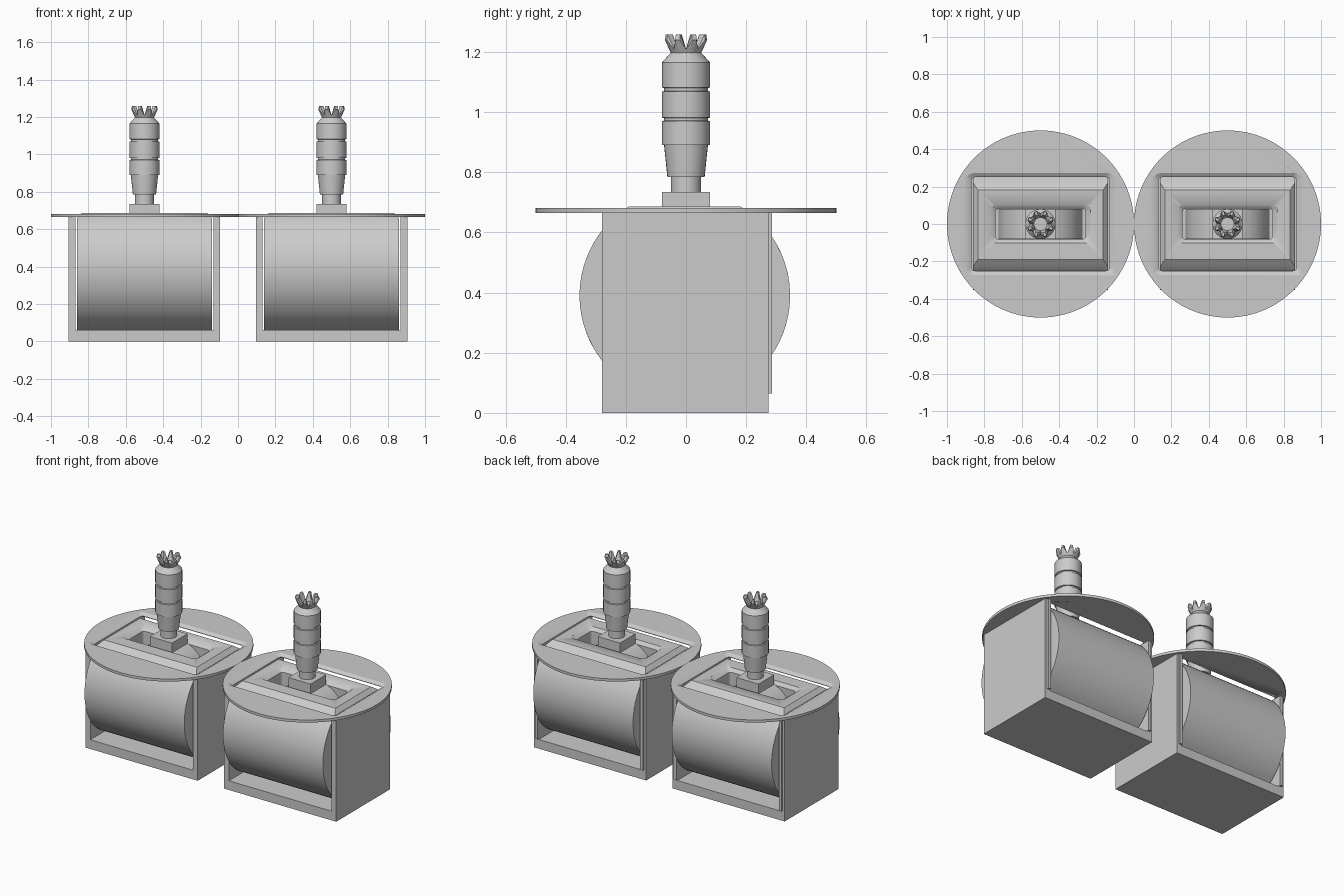
import bpy, bmesh
from math import sin, cos, pi, asin, radians

if "Cube" in bpy.data.objects:
    bpy.data.objects.remove(bpy.data.objects["Cube"])


def loft(name, rings, smooth=True):
    """Skin a list of equal-length closed rings and cap both ends."""
    bm = bmesh.new()
    vs = [[bm.verts.new(p) for p in r] for r in rings]
    n = len(rings[0])
    for a, b in zip(vs, vs[1:]):
        for i in range(n):
            j = (i + 1) % n
            bm.faces.new((a[i], a[j], b[j], b[i]))
    bm.faces.new(vs[0][::-1])
    bm.faces.new(vs[-1])
    bmesh.ops.recalc_face_normals(bm, faces=bm.faces)
    me = bpy.data.meshes.new(name)
    bm.to_mesh(me)
    bm.free()
    ob = bpy.data.objects.new(name, me)
    bpy.context.collection.objects.link(ob)
    if smooth:
        activate(ob)
        bpy.ops.object.shade_smooth_by_angle(angle=radians(25))
    return ob


def activate(ob):
    bpy.ops.object.select_all(action='DESELECT')
    ob.select_set(True)
    bpy.context.view_layer.objects.active = ob


def circle(cx, r, z, n=32):
    return [(cx + r * cos(2 * pi * i / n), r * sin(2 * pi * i / n), z) for i in range(n)]


def rounded(cx, hx, hy, r, z, k=5):
    """Rounded rectangle ring in the xy plane."""
    pts = []
    for q, (sx, sy) in enumerate(((1, 1), (-1, 1), (-1, -1), (1, -1))):
        for i in range(k + 1):
            a = (q + i / k) * pi / 2
            pts.append((cx + sx * (hx - r) + r * cos(a), sy * (hy - r) + r * sin(a), z))
    return pts


def box(name, x0, x1, y0, y1, z0, z1):
    return loft(name, [[(x0, y0, z), (x1, y0, z), (x1, y1, z), (x0, y1, z)] for z in (z0, z1)], False)


def cut(ob, cutter):
    m = ob.modifiers.new("cut", 'BOOLEAN')
    m.operation, m.object, m.solver = 'DIFFERENCE', cutter, 'EXACT'
    activate(ob)
    bpy.ops.object.modifier_apply(modifier=m.name)
    bpy.data.objects.remove(cutter)


def drum_ring(x, cap, r=0.35, cz=0.39, n=64):
    """Circle in the yz plane with a flat top at height cap."""
    a0 = pi / 2 - asin((cap - cz) / r)
    ring = []
    for i in range(n + 1):
        a = a0 + (2 * pi - 2 * a0) * i / n
        ring.append((x, -0.004 + r * sin(a), cz + r * cos(a)))
    return ring


def crown_ring(cx, rv, zv, rp, zp, teeth=8):
    """Ring alternating between valleys and flat-topped teeth."""
    ring = []
    for t in range(teeth):
        for f, r, z in ((0, rv, zv), (0.36, rp, zp), (0.64, rp, zp)):
            a = 2 * pi * (t + f) / teeth
            ring.append((cx + r * cos(a), r * sin(a), z))
    return ring


def gimbal(cx, side):
    # round top plate with chamfered rectangular opening
    plate = loft(side + "_top_plate", [circle(cx, 0.5, z, 96) for z in (0.665, 0.682)])
    cut(plate, loft("plate_cutter", [
        rounded(cx, 0.37, 0.25, 0.02, 0.6), rounded(cx, 0.37, 0.25, 0.02, 0.668),
        rounded(cx, 0.395, 0.272, 0.035, 0.6822), rounded(cx, 0.395, 0.272, 0.035, 0.75)]))

    # U-shaped housing, open at front and back
    prof = [(-.405, 0), (.405, 0), (.405, .665), (.37, .665), (.37, .06),
            (-.37, .06), (-.37, .665), (-.405, .665)]
    loft(side + "_housing", [[(cx + x, y, z) for x, z in prof] for y in (-0.28, 0.275)], False)
    for s, nm in ((-1, "left"), (1, "right")):
        xs = sorted((cx + s * 0.37, cx + s * 0.39))
        box(f"{side}_{nm}_rear_strip", *xs, 0.27, 0.286, 0.065, 0.665)

    # big roller with flattened, chamfered top and slot
    drum = loft(side + "_roller", [drum_ring(cx + x, c) for x, c in
                ((-0.36, 0.66), (-0.335, 0.687), (0.335, 0.687), (0.36, 0.66))])
    cut(drum, loft("slot_cutter", [
        rounded(cx, 0.24, 0.083, 0.02, 0.45), rounded(cx, 0.24, 0.083, 0.02, 0.667),
        rounded(cx, 0.268, 0.103, 0.035, 0.6872), rounded(cx, 0.268, 0.103, 0.035, 0.75)]))

    # inner cross roller inside the slot
    loft(side + "_inner_roller", [[(cx + 0.225 * cos(2 * pi * i / 48), y, 0.462 + 0.225 * sin(2 * pi * i / 48))
                                   for i in range(48)] for y in (-0.08, 0.08)])

    # stick base and turned grip
    box(side + "_stick_base", cx - 0.08, cx + 0.08, -0.08, 0.08, 0.66, 0.735)
    grip = [(.05, .73), (.05, .785), (.062, .785), (.073, .89), (.08, .89), (.08, .97),
            (.073, .972), (.073, .98), (.08, .982), (.08, 1.068), (.073, 1.07), (.073, 1.08),
            (.08, 1.082), (.08, 1.165), (.05, 1.198)]
    loft(side + "_stick_grip", [circle(cx, r, z) for r, z in grip])

    # toothed crown on the tip
    loft(side + "_stick_crown", [
        crown_ring(cx, .048, 1.192, .048, 1.192), crown_ring(cx, .056, 1.208, .073, 1.24),
        crown_ring(cx, .055, 1.21, .07, 1.258), crown_ring(cx, .04, 1.208, .05, 1.258),
        crown_ring(cx, .035, 1.205, .035, 1.205)], False)


gimbal(-0.5, "left")
gimbal(0.5, "right")
